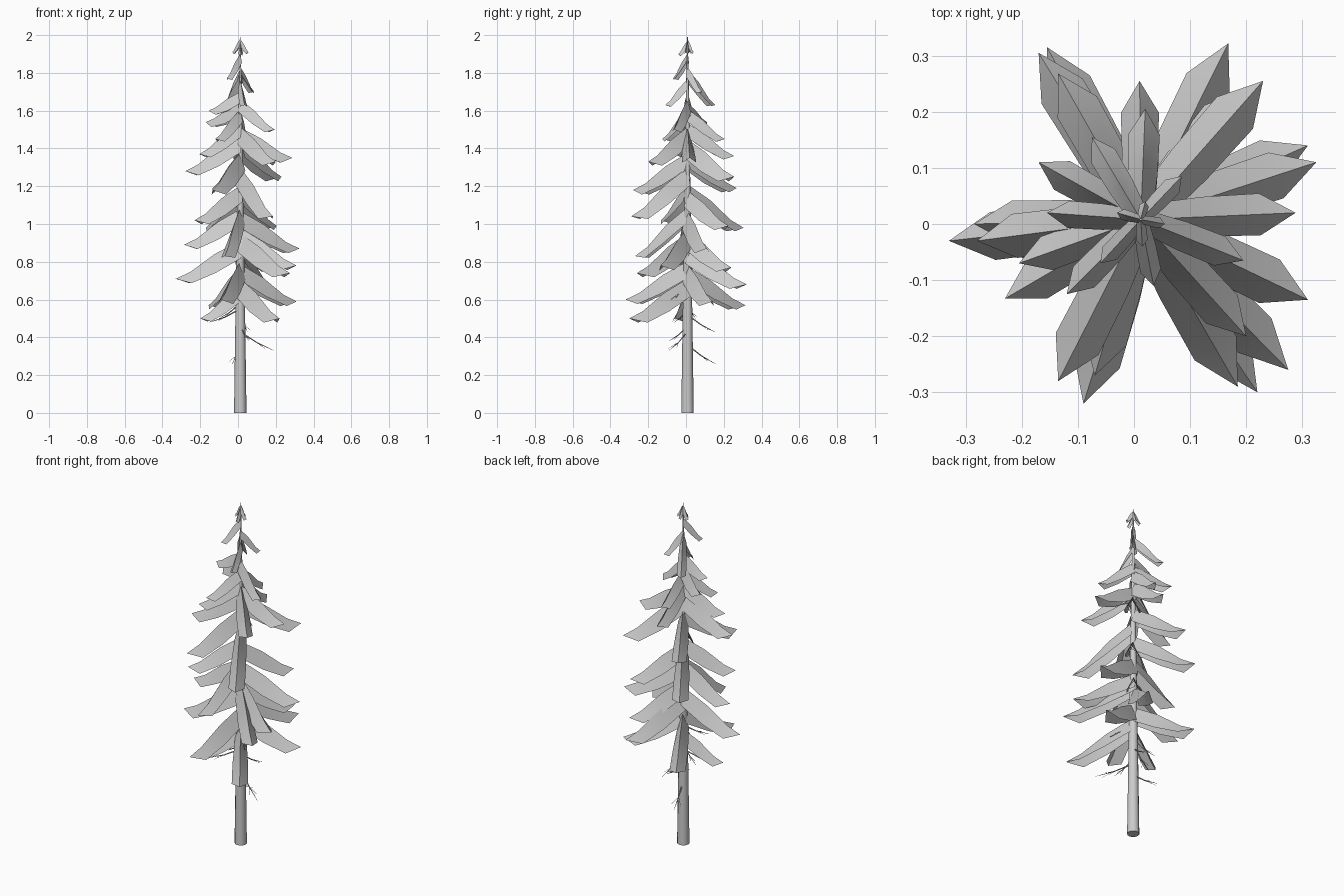
import bpy, bmesh, math, random
from mathutils import Vector

random.seed(4)
cube = bpy.data.objects.get("Cube")
if cube:
    bpy.data.objects.remove(cube, do_unlink=True)

CX, CY = 0.012, 0.008  # trunk axis

grey = bpy.data.materials.new("plain_grey")
grey.use_nodes = True
grey.diffuse_color = (0.6, 0.6, 0.6, 1)
grey.node_tree.nodes["Principled BSDF"].inputs["Base Color"].default_value = grey.diffuse_color


def finish(bm, name):
    """Smooth shading, with flat caps."""
    mesh = bpy.data.meshes.new(name)
    bm.to_mesh(mesh)
    bm.free()
    mesh.materials.append(grey)
    obj = bpy.data.objects.new(name, mesh)
    bpy.context.collection.objects.link(obj)
    for p in mesh.polygons:
        p.use_smooth = abs(p.normal.z) < 0.9


def tube(bm, points, radii, sides):
    """Tapered tube through a path, capped at both ends."""
    rings = []
    for i, p in enumerate(points):
        d = points[min(i + 1, len(points) - 1)] - points[max(i - 1, 0)]
        q = d.to_track_quat('Z', 'Y')
        ring = []
        for k in range(sides):
            a = math.tau * k / sides
            ring.append(bm.verts.new(p + q @ Vector((math.cos(a), math.sin(a), 0)) * radii[i]))
        rings.append(ring)
    for a, b in zip(rings, rings[1:]):
        for k in range(sides):
            j = (k + 1) % sides
            bm.faces.new((a[k], a[j], b[j], b[k]))
    bm.faces.new(rings[0][::-1])
    bm.faces.new(rings[-1])


# Trunk
bm = bmesh.new()
heights = [0, 0.5, 1.0, 1.5, 1.99]
tube(bm, [Vector((CX, CY, z)) for z in heights], [0.033, 0.026, 0.018, 0.011, 0.002], 12)
finish(bm, "trunk")


def bough(name, x, y, z, drop=None):
    """Folded, drooping spray: a ridge with two falling sides, ending in a point."""
    d = Vector((x - CX, y - CY, 0))
    length = d.length
    d.normalize()
    side = Vector((-d.y, d.x, 0))
    size = min(1, 0.1 + length / 0.36)
    drop = drop or 0.1 + 0.3 * length
    root = Vector((CX, CY, z + drop))
    bm = bmesh.new()
    rows = []
    # along, fall, half width, side drop
    for t, fall, w, h in ((0, 0, 0.03, 0.095), (0.4, 0.36, 0.041, 0.1), (0.77, 0.82, 0.043, 0.06)):
        c = root + d * length * t - Vector((0, 0, drop * fall))
        low = Vector((0, 0, h * (0.2 + 0.8 * size)))
        rows.append([bm.verts.new(v) for v in (c + side * w * size - low, c, c - side * w * size - low)])
    tip = bm.verts.new((x, y, z))
    for a, b in zip(rows, rows[1:]):
        for k in range(2):
            bm.faces.new((a[k], a[k + 1], b[k + 1], b[k]))
    for k in range(2):
        bm.faces.new((rows[-1][k], rows[-1][k + 1], tip))
    bmesh.ops.recalc_face_normals(bm, faces=bm.faces)
    # keep the fold sharp
    ridge = [r[1] for r in rows] + [tip]
    for a, b in zip(ridge, ridge[1:]):
        bm.edges.get((a, b)).smooth = False
    finish(bm, name)


# Boughs, placed by their tips, some with their own droop
lower = [(0.22, -0.30, 0.50), (-0.20, -0.06, 0.50), (-0.155, 0.315, 0.57), (0.31, 0.14, 0.59),
         (-0.09, -0.32, 0.60), (0.168, 0.322, 0.68), (-0.33, -0.03, 0.71), (0.275, -0.26, 0.74)]
middle = [(0.20, 0.24, 0.77), (0.31, -0.135, 0.78), (-0.07, -0.27, 0.83, 0.26), (0.325, 0.11, 0.87),
          (-0.285, 0.0, 0.89), (-0.17, 0.305, 0.98, 0.23), (0.205, 0.225, 0.99), (-0.23, -0.133, 1.02),
          (0.185, -0.29, 1.04, 0.26), (-0.135, -0.28, 1.18), (-0.135, 0.268, 1.19),
          (0.23, 0.255, 1.25), (-0.28, -0.03, 1.28)]
upper = [(0.20, -0.20, 1.33), (0.288, 0.02, 1.35, 0.16), (0.01, 0.255, 1.36), (-0.205, -0.07, 1.37),
         (-0.12, -0.125, 1.45), (0.02, 0.205, 1.45), (0.195, -0.065, 1.50), (-0.17, 0.11, 1.54, 0.1),
         (-0.155, 0.02, 1.60, 0.1), (0.035, -0.11, 1.63), (-0.075, 0.155, 1.63, 0.19),
         (0.085, 0.085, 1.70), (-0.06, -0.07, 1.77)]
crown = [(0.055, 0.0, 1.91, 0.07), (-0.03, 0.02, 1.91, 0.07), (0.015, -0.04, 1.90, 0.07),
         (0.02, 0.04, 1.91, 0.07)]
for label, tips in (("lower", lower), ("middle", middle), ("upper", upper), ("crown", crown)):
    for i, p in enumerate(tips):
        bough(f"{label}_bough_{i + 1}", *p)


# Bare twigs with small side shoots
bm = bmesh.new()
twigs = [(0.19, -0.09, 0.33, 0.43), (0.05, 0.15, 0.43, 0.52), (-0.15, -0.06, 0.48, 0.55),
         (-0.03, 0.155, 0.26, 0.36), (0.06, -0.09, 0.38, 0.46), (-0.10, 0.05, 0.50, 0.58),
         (0.10, -0.08, 0.60, 0.68), (-0.08, -0.10, 0.62, 0.69)]
for x, y, z, base in twigs:
    a, b = Vector((CX, CY, base)), Vector((x, y, z))
    m = a.lerp(b, 0.5) + Vector((0, 0, -0.008))
    tube(bm, [a, m, b], [0.004, 0.003, 0.0008], 4)
    for s in (-1, 1):
        shoot = (b - a) * 0.3 + Vector((-(b - a).y, (b - a).x, 0)) * s * random.uniform(0.1, 0.2)
        tube(bm, [m, m + shoot], [0.002, 0.0006], 3)
finish(bm, "bare_twigs")
